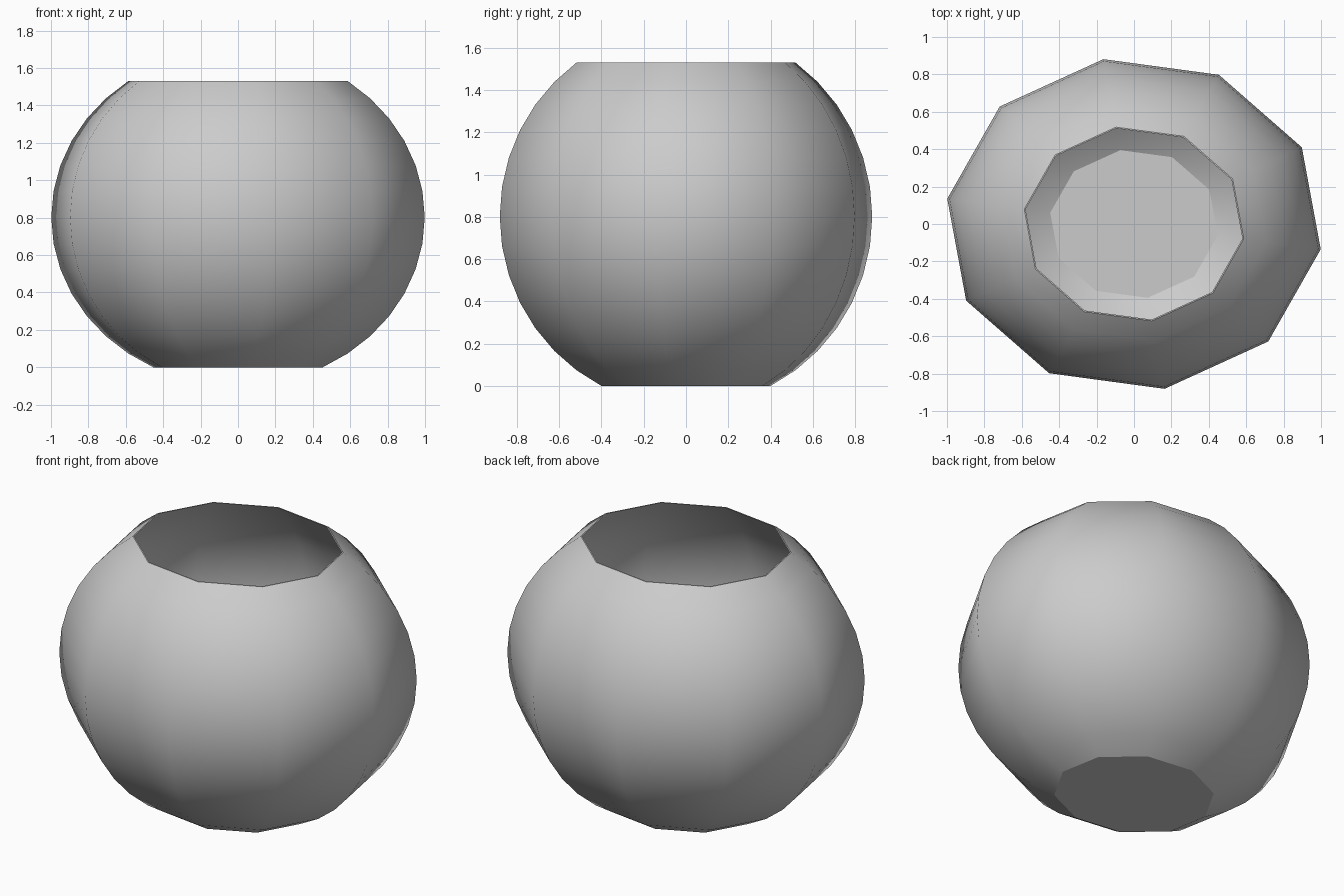
import bpy, bmesh
from math import sin, cos, radians

cube = bpy.data.objects.get("Cube")
if cube:
    bpy.data.objects.remove(cube, do_unlink=True)

SIDES, TURN = 10, -8.7
RX, RY, RZ = 1.01, 0.893, 0.9
CENTRE = RZ * cos(radians(27))
WALL = 0.012

# One plain grey material
grey = bpy.data.materials.new("plain grey")
grey.use_nodes = True
colour = (0.6, 0.6, 0.6, 1)
grey.diffuse_color = colour
grey.node_tree.nodes["Principled BSDF"].inputs["Base Color"].default_value = colour

bm = bmesh.new()


def ring(polar, inset, z=None):
    """Ten-sided oval ring at an angle measured up from the lowest point."""
    s = sin(radians(polar))
    if z is None:
        z = CENTRE - (RZ - inset) * cos(radians(polar))
    angles = [radians(TURN + 360 * i / SIDES) for i in range(SIDES)]
    return [bm.verts.new(((RX - inset) * s * cos(a), (RY - inset) * s * sin(a), z))
            for a in angles]


def bridge(low, high, smooth=True):
    for i in range(SIDES):
        j = (i + 1) % SIDES
        bm.faces.new((low[i], low[j], high[j], high[i])).smooth = smooth


def crease(loop):
    for i in range(SIDES):
        bm.edges.get((loop[i], loop[(i + 1) % SIDES])).smooth = False


# Outer wall from the flat base up to the mouth, then the inner wall back down
steps = range(27, 145, 9)
outer = [ring(p, 0) for p in steps]
inner = [ring(p, WALL, WALL if p == 27 else None) for p in steps]
for v in inner[-1]:
    v.co.z = outer[-1][0].co.z
for a, b in zip(outer, outer[1:]):
    bridge(a, b)
for a, b in zip(inner, inner[1:]):
    bridge(b, a)

# Flat rim, underside and floor, each with crisp edges
bridge(outer[-1], inner[-1], False)
bm.faces.new(outer[0][::-1])
bm.faces.new(inner[0])
for loop in (outer[0], outer[-1], inner[0], inner[-1]):
    crease(loop)

mesh = bpy.data.meshes.new("round_bowl")
bm.to_mesh(mesh)
bm.free()
mesh.materials.append(grey)
bowl = bpy.data.objects.new("round_bowl", mesh)
bpy.context.collection.objects.link(bowl)
